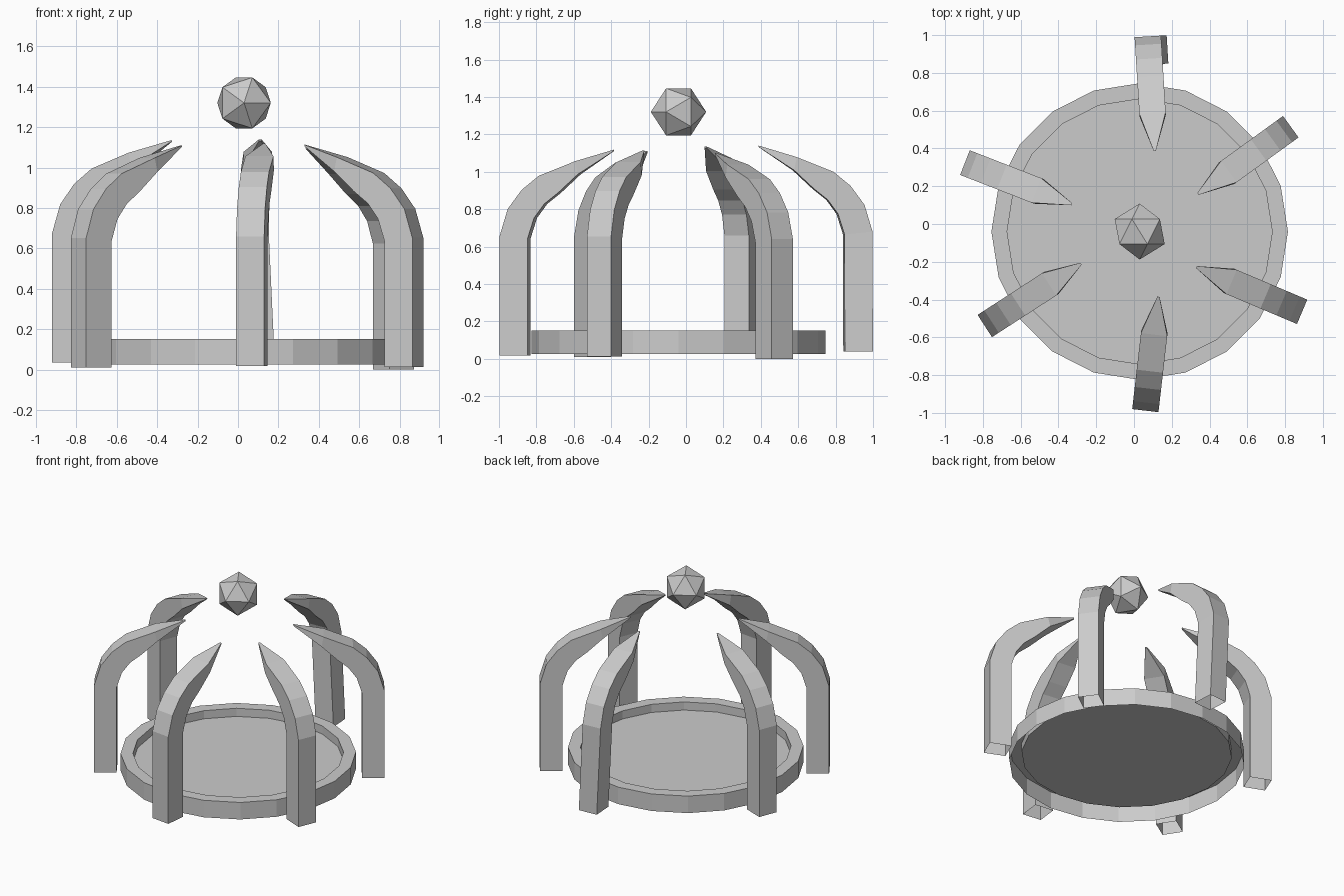
import bpy, bmesh
from math import cos, sin, pi, radians
from mathutils import Vector

if "Cube" in bpy.data.objects:
    bpy.data.objects.remove(bpy.data.objects["Cube"])

CX, CY = 0.03, -0.04


def make_object(name, bm):
    bmesh.ops.recalc_face_normals(bm, faces=bm.faces)
    mesh = bpy.data.meshes.new(name)
    bm.to_mesh(mesh)
    bm.free()
    obj = bpy.data.objects.new(name, mesh)
    bpy.context.collection.objects.link(obj)
    return obj


def bridge(bm, a, b):
    n = len(a)
    for i in range(n):
        bm.faces.new((a[i], a[(i + 1) % n], b[(i + 1) % n], b[i]))


# Base dish: open underneath, raised rim around a sunken floor
bm = bmesh.new()
rings = []
for r, z in ((0.785, 0.025), (0.785, 0.15), (0.702, 0.15), (0.702, 0.09)):
    rings.append([bm.verts.new((CX + r * cos(2 * pi * i / 20),
                                CY + r * sin(2 * pi * i / 20), z))
                  for i in range(20)])
for a, b in zip(rings, rings[1:]):
    bridge(bm, a, b)
bm.faces.new(rings[-1])
make_object("base_dish", bm)

# Floating orb: plain icosahedron with its poles along y
bpy.ops.mesh.primitive_ico_sphere_add(subdivisions=1, radius=0.148,
                                      location=(CX, CY, 1.32),
                                      rotation=(radians(90), 0, 0))
bpy.context.object.name = "floating_orb"

# Claw sections: outer (inward distance, height), inner (same), half width
SECTIONS = [
    ((0.0, 0.0), (0.15, 0.0), 0.07),
    ((0.0, 0.64), (0.15, 0.625), 0.07),
    ((0.043, 0.783), (0.185, 0.735), 0.07),
    ((0.118, 0.885), (0.24, 0.81), 0.07),
    ((0.21, 0.96), (0.315, 0.87), 0.07),
    ((0.405, 1.038), (0.42, 0.968), 0.07),
    ((0.607, 1.10), (0.606, 1.092), 0.006),
]


def claw(name, start, tip, z0, lean=0.0):
    """Curved claw from an outer foot towards its tip, open at the foot."""
    o = Vector((start[0], start[1], z0))
    d = Vector((tip[0] - start[0], tip[1] - start[1], 0)).normalized()
    side = Vector((-d.y, d.x, 0))
    bm = bmesh.new()
    rings = []
    for outer, inner, w in SECTIONS:
        ring = []
        for (s, h), k in ((outer, -w), (outer, w), (inner, w), (inner, -w)):
            k += lean * max(0, 1 - h / 0.64)
            ring.append(bm.verts.new(o + d * s + side * k + Vector((0, 0, h))))
        rings.append(ring)
    for a, b in zip(rings, rings[1:]):
        bridge(bm, a, b)
    bm.faces.new(rings[-1])
    make_object(name, bm)


# Six claws around the dish, each slightly uneven
claw("claw_back", (0.073, 0.993), (0.11, 0.39), 0.04, 0.03)
claw("claw_back_right", (0.83, 0.515), (0.34, 0.16), 0.0)
claw("claw_back_left", (-0.895, 0.325), (-0.33, 0.105), 0.035)
claw("claw_front_left", (-0.79, -0.54), (-0.28, -0.21), 0.01)
claw("claw_front", (0.06, -0.988), (0.13, -0.38), 0.018)
claw("claw_front_right", (0.89, -0.465), (0.335, -0.23), 0.013)
